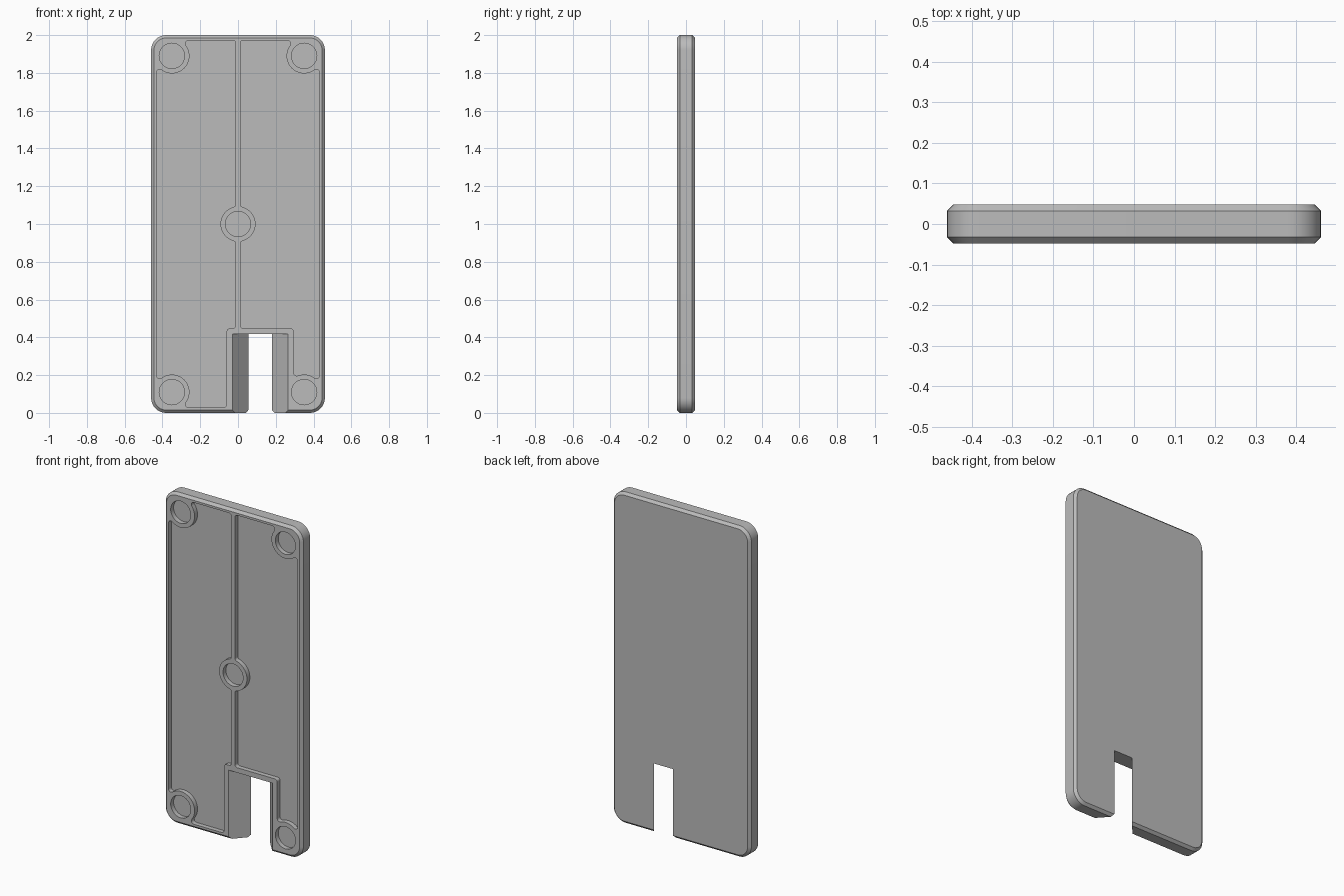
import bpy, bmesh
from math import pi, sin, cos, sqrt, atan2, radians

cube = bpy.data.objects.get("Cube")
if cube:
    bpy.data.objects.remove(cube, do_unlink=True)

HALF_W, HEIGHT, HALF_T = 0.46, 2.0, 0.0475
CORNER, CHAMFER = 0.08, 0.015
DEPTH = 0.028              # pocket and seat depth
RING, SEAT, FIL = 0.093, 0.067, 0.016
SIDE, TOP, BOTTOM, RIB = 0.432, 1.972, 0.028, 0.012
PX, PZ_LOW, PZ_HIGH = 0.35, 0.11, 1.89
LEFT, RIGHT, UP, DOWN = pi, 0.0, pi / 2, -pi / 2

grey = bpy.data.materials.new("plain grey")
grey.use_nodes = True
grey.diffuse_color = (0.5, 0.5, 0.5, 1)
grey.node_tree.nodes["Principled BSDF"].inputs["Base Color"].default_value = (0.5, 0.5, 0.5, 1)


def arc(c, r, a0, a1, n=8):
    """Points on an arc, going the short way round."""
    d = (a1 - a0 + pi) % (2 * pi) - pi
    return [(c[0] + r * cos(a0 + d * i / n), c[1] + r * sin(a0 + d * i / n)) for i in range(n + 1)]


def corner(x, z, sx, sz, a0, a1):
    """Fillet whose centre lies on the (sx, sz) side of a corner."""
    return arc((x + sx * FIL, z + sz * FIL), FIL, a0, a1, 5)


def side_fillet(ring, x, sx, sz):
    """Fillet centre between a ring and an upright wall."""
    cx = x + sx * FIL
    return (cx, ring[1] + sz * sqrt((RING + FIL) ** 2 - (cx - ring[0]) ** 2)), LEFT if sx > 0 else RIGHT


def level_fillet(ring, z, sz, sx):
    """Fillet centre between a ring and a level wall."""
    cz = z + sz * FIL
    return (ring[0] + sx * sqrt((RING + FIL) ** 2 - (cz - ring[1]) ** 2), cz), DOWN if sz > 0 else UP


def around(ring, first, last):
    """Wall that fillets into a ring, follows it and fillets out again."""
    (c1, a1), (c2, a2) = first, last
    t1 = atan2(ring[1] - c1[1], ring[0] - c1[0])
    t2 = atan2(ring[1] - c2[1], ring[0] - c2[0])
    return (arc(c1, FIL, a1, t1, 5) + arc(ring, RING, t1 + pi, t2 + pi, 20)[1:-1]
            + arc(c2, FIL, t2, a2, 5))


def loft(bm, sections):
    """Closed solid through (y, outline) sections."""
    rings = [[bm.verts.new((x, y, z)) for x, z in pts] for y, pts in sections]
    for a, b in zip(rings, rings[1:]):
        for i in range(len(a)):
            j = (i + 1) % len(a)
            bm.faces.new((a[i], a[j], b[j], b[i]))
    bm.faces.new(rings[0])
    bm.faces.new(rings[-1])


def finish(bm, name):
    bmesh.ops.recalc_face_normals(bm, faces=bm.faces)
    mesh = bpy.data.meshes.new(name)
    bm.to_mesh(mesh)
    bm.free()
    mesh.materials.append(grey)
    ob = bpy.data.objects.new(name, mesh)
    bpy.context.collection.objects.link(ob)
    return ob


def rounded(inset):
    r, w = CORNER - inset, HALF_W - CORNER
    pts = []
    for x, z, a in ((w, HEIGHT - CORNER, 0), (-w, HEIGHT - CORNER, pi / 2),
                    (-w, CORNER, pi), (w, CORNER, 3 * pi / 2)):
        pts += arc((x, z), r, a, a + pi / 2, 10)
    return pts


# Chamfered plate
bm = bmesh.new()
inner = HALF_T - CHAMFER
loft(bm, [(-HALF_T, rounded(CHAMFER)), (-inner, rounded(0)),
          (inner, rounded(0)), (HALF_T, rounded(CHAMFER))])
plate = finish(bm, "cover_plate")

# Pocket outlines on either side of the centre rib
mid = (0, 1.0)
low_l, high_l = (-PX, PZ_LOW), (-PX, PZ_HIGH)
low_r, high_r = (PX, PZ_LOW), (PX, PZ_HIGH)
step_l, step_r, step_z = -0.06, 0.295, 0.447
right_side_pocket = (
    around(low_l, level_fillet(low_l, BOTTOM, 1, 1), side_fillet(low_l, -SIDE, 1, 1))
    + around(high_l, side_fillet(high_l, -SIDE, 1, -1), level_fillet(high_l, TOP, -1, 1))
    + corner(-RIB, TOP, -1, -1, UP, RIGHT)
    + around(mid, side_fillet(mid, -RIB, -1, 1), side_fillet(mid, -RIB, -1, -1))
    + corner(-RIB, step_z, -1, 1, RIGHT, DOWN)
    + corner(step_l, step_z, 1, -1, UP, LEFT)
    + corner(step_l, BOTTOM, -1, 1, RIGHT, DOWN))
left_side_pocket = (
    around(low_r, side_fillet(low_r, SIDE, -1, 1), side_fillet(low_r, step_r, 1, 1))
    + corner(step_r, step_z, -1, -1, RIGHT, UP)
    + corner(RIB, step_z, 1, 1, DOWN, LEFT)
    + around(mid, side_fillet(mid, RIB, 1, -1), side_fillet(mid, RIB, 1, 1))
    + corner(RIB, TOP, 1, -1, LEFT, UP)
    + around(high_r, level_fillet(high_r, TOP, -1, -1), side_fillet(high_r, SIDE, -1, -1)))

# Pockets, round seats and the tapered notch, as one cutter
bm = bmesh.new()
seats = [[(c[0] + SEAT * cos(2 * pi * i / 48), c[1] + SEAT * sin(2 * pi * i / 48)) for i in range(48)]
         for c in (mid, low_l, low_r, high_l, high_r)]
for outline in [right_side_pocket, left_side_pocket] + seats:
    loft(bm, [(-HALF_T - 0.05, outline), (-HALF_T + DEPTH, outline)])


def notch(y):
    half = 0.105 - 0.0425 * y / HALF_T
    return y, [(0.1175 + sx * half, z) for sx, z in ((-1, -0.1), (-1, 0.417), (1, 0.417), (1, -0.1))]


loft(bm, [notch(-HALF_T - 0.02), notch(HALF_T + 0.02)])
cutter = finish(bm, "recess_cutter")
cutter.hide_render = True

# Cut, then shade
cut = plate.modifiers.new("recesses", 'BOOLEAN')
cut.operation, cut.solver, cut.object = 'DIFFERENCE', 'EXACT', cutter
bpy.ops.object.select_all(action='DESELECT')
bpy.context.view_layer.objects.active = plate
plate.select_set(True)
bpy.ops.object.modifier_apply(modifier=cut.name)
bpy.data.objects.remove(cutter, do_unlink=True)
bpy.ops.object.shade_smooth_by_angle(angle=radians(30))
